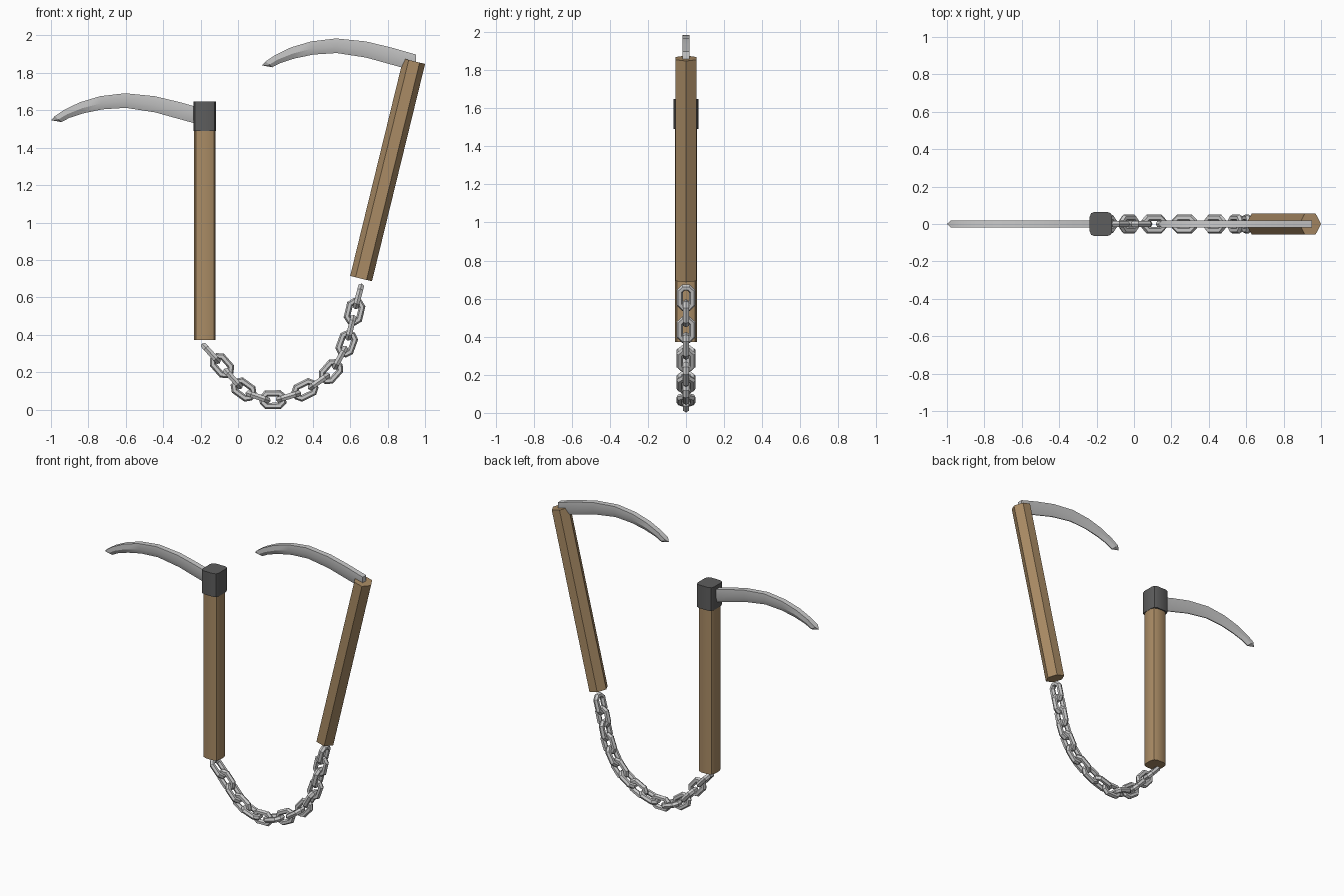
import bpy, bmesh, math
from mathutils import Vector, Matrix

if "Cube" in bpy.data.objects:
    bpy.data.objects.remove(bpy.data.objects["Cube"])


def material(name, color):
    m = bpy.data.materials.new(name)
    m.diffuse_color = color
    m.use_nodes = True
    m.node_tree.nodes["Principled BSDF"].inputs["Base Color"].default_value = m.diffuse_color
    return m


WOOD = material("wood", (0.40, 0.26, 0.13, 1))
DARK = material("dark_iron", (0.11, 0.11, 0.11, 1))


def finish(bm, name, mat=None, angle=None):
    bmesh.ops.recalc_face_normals(bm, faces=bm.faces)
    me = bpy.data.meshes.new(name)
    bm.to_mesh(me)
    bm.free()
    ob = bpy.data.objects.new(name, me)
    bpy.context.collection.objects.link(ob)
    if mat:
        me.materials.append(mat)
    if angle:
        bpy.ops.object.select_all(action='DESELECT')
        ob.select_set(True)
        bpy.context.view_layer.objects.active = ob
        bpy.ops.object.shade_smooth_by_angle(angle=math.radians(angle))
    return ob


def rounded_post(name, x, hx, hy, z0, z1, bevel, mat):
    """Square post with rounded upright edges."""
    bm = bmesh.new()
    bmesh.ops.create_cube(bm, size=1)
    for v in bm.verts:
        v.co = Vector((x + v.co.x * 2 * hx, v.co.y * 2 * hy, z0 + (v.co.z + 0.5) * (z1 - z0)))
    upright = [e for e in bm.edges if abs(e.verts[0].co.z - e.verts[1].co.z) > 0.01]
    bmesh.ops.bevel(bm, geom=upright, offset=bevel, segments=2, profile=0.5, affect='EDGES')
    return finish(bm, name, mat, 40)


# Upright handle and its iron collar
rounded_post("left_handle", -0.177, 0.058, 0.057, 0.373, 1.52, 0.034, WOOD)
rounded_post("left_collar", -0.177, 0.06, 0.065, 1.49, 1.648, 0.026, DARK)

# Leaning six-sided handle
low, high = Vector((0.658, 0, 0.70)), Vector((0.942, 0, 1.862))
axis = high - low
tilt = math.atan2(axis.x, axis.z)
bm = bmesh.new()
rings = []
for z in (0, axis.length):
    rings.append([bm.verts.new((0.06 * math.cos(i * math.pi / 3), 0.064 * math.sin(i * math.pi / 3), z))
                  for i in range(6)])
for i in range(6):
    j = (i + 1) % 6
    bm.faces.new((rings[0][i], rings[0][j], rings[1][j], rings[1][i]))
bm.faces.new(rings[0])
bm.faces.new(rings[1])
bm.transform(Matrix.Translation(low) @ Matrix.Rotation(tilt, 4, 'Y'))
finish(bm, "right_handle", WOOD)

# Blade stations: back edge (x, z), cutting edge (x, z)
STATIONS = [
    (-0.177, 1.605, -0.177, 1.515), (-0.31, 1.643, -0.31, 1.552),
    (-0.444, 1.675, -0.444, 1.589), (-0.604, 1.691, -0.60, 1.613),
    (-0.738, 1.675, -0.725, 1.605), (-0.845, 1.643, -0.825, 1.584),
    (-0.93, 1.602, -0.90, 1.56), (-0.98, 1.568, -0.945, 1.537)]
TIP = (-1.0, 0, 1.547)


def blade(name, dx, dz):
    bm = bmesh.new()
    t = 0.018
    rows = []
    for bx, bz, cx, cz in STATIONS:
        mx, mz = bx + (cx - bx) * 0.55, bz + (cz - bz) * 0.55
        section = [(bx, -t, bz), (mx, -t, mz), (cx, -0.003, cz),
                   (cx, 0.003, cz), (mx, t, mz), (bx, t, bz)]
        rows.append([bm.verts.new(p) for p in section])
    for a, b in zip(rows, rows[1:]):
        for i in range(6):
            j = (i + 1) % 6
            bm.faces.new((a[i], a[j], b[j], b[i]))
    bm.faces.new(rows[0])
    tip = bm.verts.new(TIP)
    for i in range(6):
        bm.faces.new((rows[-1][i], rows[-1][(i + 1) % 6], tip))
    bm.transform(Matrix.Translation((dx, 0, dz)))
    return finish(bm, name, None, 25)


blade("left_blade", 0, 0)
blade("right_blade", 1.128, 0.293)

# Chain: link centres along the hanging curve
CENTRES = [(-0.145, 0.30), (-0.086, 0.235), (-0.027, 0.165), (0.03, 0.107), (0.107, 0.068),
           (0.187, 0.053), (0.27, 0.07), (0.358, 0.105), (0.433, 0.15), (0.497, 0.203),
           (0.545, 0.277), (0.581, 0.352), (0.603, 0.437), (0.623, 0.523), (0.644, 0.605)]
MAJOR, MINOR, STRETCH = 0.036, 0.018, 0.021


def chain_link(name, centre, angle, flat_to_front):
    """Eight-sided ring stretched along its length."""
    bm = bmesh.new()
    rings = []
    for i in range(8):
        a = (i + 0.5) * math.pi / 4
        s = math.copysign(STRETCH, math.cos(a))
        ring = []
        for k in range(6):
            b = k * math.pi / 3
            r = MAJOR + MINOR * math.cos(b)
            ring.append(bm.verts.new((r * math.cos(a) + s, r * math.sin(a), MINOR * math.sin(b))))
        rings.append(ring)
    for i in range(8):
        p, q = rings[i], rings[(i + 1) % 8]
        for k in range(6):
            m = (k + 1) % 6
            bm.faces.new((p[k], q[k], q[m], p[m]))
    roll = Matrix.Rotation(math.pi / 2 if flat_to_front else 0, 4, 'X')
    bm.transform(Matrix.Translation((centre[0], 0, centre[1])) @ Matrix.Rotation(-angle, 4, 'Y') @ roll)
    return finish(bm, name)


for n, c in enumerate(CENTRES):
    p, q = CENTRES[max(n - 1, 0)], CENTRES[min(n + 1, len(CENTRES) - 1)]
    ang = math.atan2(q[1] - p[1], q[0] - p[0])
    chain_link(f"chain_link_{n + 1}", c, ang, n % 2 == 1)
